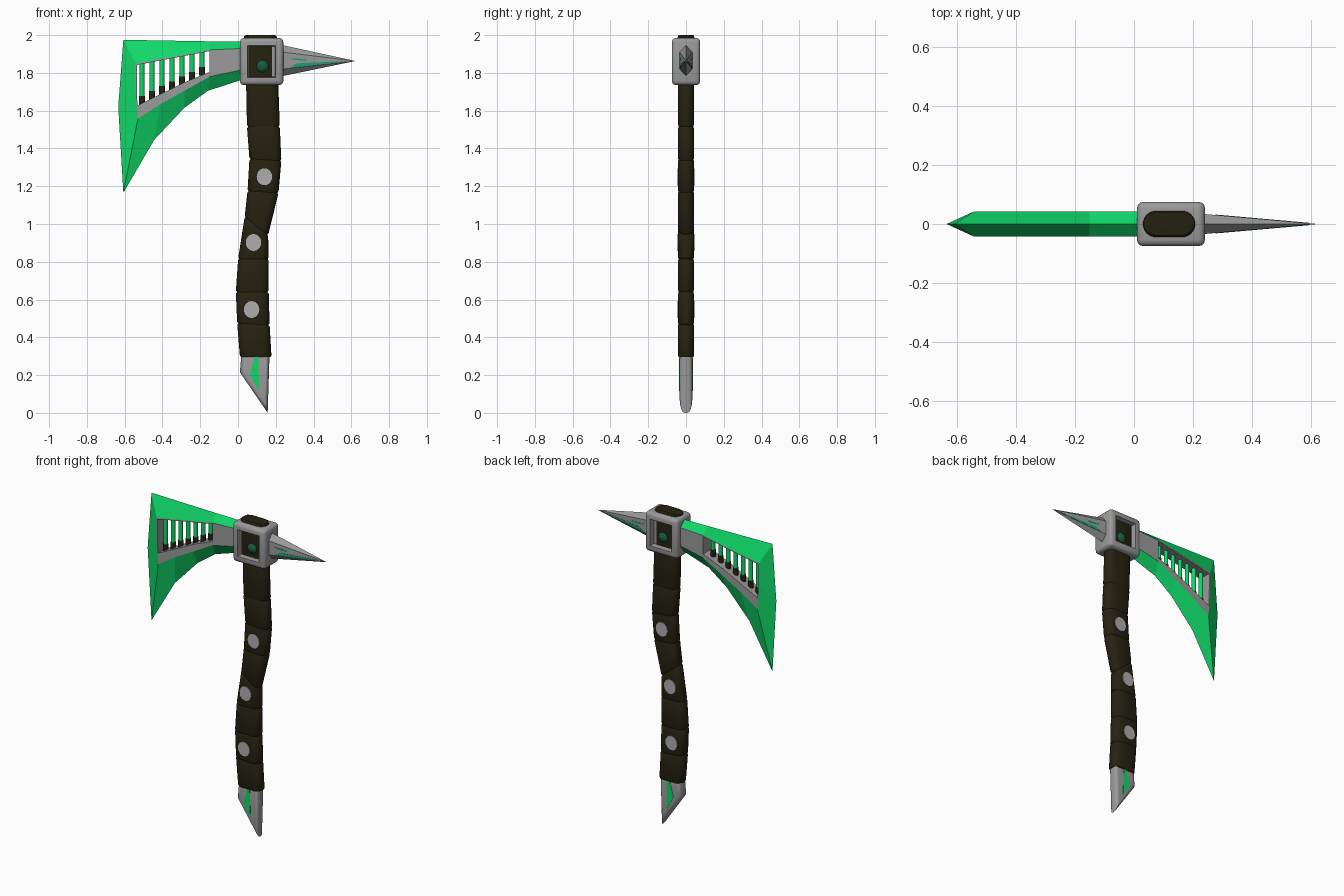
import bpy, bmesh, math
from mathutils import Vector, Matrix

if "Cube" in bpy.data.objects:
    bpy.data.objects.remove(bpy.data.objects["Cube"])


def mat(name, rgb):
    m = bpy.data.materials.new(name)
    m.diffuse_color = (*rgb, 1)
    m.use_nodes = True
    m.node_tree.nodes["Principled BSDF"].inputs["Base Color"].default_value = m.diffuse_color
    return m


GREEN = mat("bright green", (0.005, 0.68, 0.14))
TEAL = mat("teal green", (0.01, 0.36, 0.17))
GEM = mat("deep green", (0.008, 0.11, 0.05))
STEEL = mat("steel grey", (0.33, 0.325, 0.325))
RIVET = mat("pale grey", (0.42, 0.42, 0.42))
BROWN = mat("dark brown", (0.019, 0.016, 0.006))


def finish(name, bm, mats, smooth=True, clean=True):
    if clean:
        bmesh.ops.remove_doubles(bm, verts=bm.verts, dist=0.0001)
    bmesh.ops.recalc_face_normals(bm, faces=bm.faces)
    me = bpy.data.meshes.new(name)
    bm.to_mesh(me)
    bm.free()
    for m in mats:
        me.materials.append(m)
    ob = bpy.data.objects.new(name, me)
    bpy.context.collection.objects.link(ob)
    if smooth:
        bpy.ops.object.select_all(action='DESELECT')
        ob.select_set(True)
        bpy.context.view_layer.objects.active = ob
        bpy.ops.object.shade_smooth_by_angle(angle=math.radians(35))
    return ob


def prism(bm, pts, y0, y1):
    """Profile in x,z extruded along y."""
    a = [bm.verts.new((x, y0, z)) for x, z in pts]
    b = [bm.verts.new((x, y1, z)) for x, z in pts]
    n = len(pts)
    bm.faces.new(a)
    bm.faces.new(b[::-1])
    for i in range(n):
        j = (i + 1) % n
        bm.faces.new((a[i], b[i], b[j], a[j]))


def loft(bm, rings):
    vs = [[bm.verts.new(p) for p in r] for r in rings]
    n = len(vs[0])
    for r, s in zip(vs, vs[1:]):
        for i in range(n):
            j = (i + 1) % n
            bm.faces.new((r[i], r[j], s[j], s[i]))
    bm.faces.new(vs[0][::-1])
    bm.faces.new(vs[-1])


def sleeve(bm, lo, hi, steps, r=0.042):
    """Stadium-section wrap between two slanted lines (left, right)."""
    rings = []
    for t, s in steps:
        left = Vector((lo[0], 0, lo[1])).lerp(Vector((hi[0], 0, hi[1])), t)
        right = Vector((lo[2], 0, lo[3])).lerp(Vector((hi[2], 0, hi[3])), t)
        mid, half = (left + right) / 2, (right - left) / 2
        d, w = half.normalized(), half.length - r
        ring = []
        for k in range(20):
            a = 2 * math.pi * (k + 0.5) / 20
            u = r * math.cos(a) + math.copysign(w, math.cos(a))
            ring.append(mid + d * u * s + Vector((0, r * math.sin(a) * s, 0)))
        rings.append(ring)
    loft(bm, rings)


# handle wraps: lower line and upper line of each (xl, zl, xr, zr)
L = [(0.01, 0.295, 0.178, 0.295), (-0.005, 0.475, 0.168, 0.465), (-0.012, 0.64, 0.163, 0.64),
     (0.0, 0.815, 0.163, 0.815), (0.035, 1.04, 0.16, 0.94), (0.05, 1.175, 0.215, 1.165),
     (0.06, 1.345, 0.23, 1.335), (0.047, 1.515, 0.222, 1.515), (0.042, 1.76, 0.213, 1.76)]
bm = bmesh.new()
for lo, hi in zip(L, L[1:]):
    sleeve(bm, lo, hi, [(0, .93), (.05, 1), (.95, 1), (1, .93)])
finish("handle", bm, [BROWN], clean=False)

# handle end passing through the head block
bm = bmesh.new()
sleeve(bm, (0.03, 1.74, 0.207, 1.74), (0.03, 2.0, 0.207, 2.0),
       [(0, 1), (.94, 1), (.98, .97), (1, .88)], 0.045)
finish("handle_top", bm, [BROWN])

# head block with a recessed window front and back
bm = bmesh.new()
bmesh.ops.create_cube(bm, size=1, matrix=Matrix.Translation((0.125, 0, 1.86))
                      @ Matrix.Diagonal((0.23, 0.15, 0.25, 1)))
bmesh.ops.bevel(bm, geom=bm.edges[:], offset=0.022, segments=3, profile=0.5, affect='EDGES')
bm.normal_update()
for f in [f for f in bm.faces if abs(f.normal.y) > 0.99]:
    bmesh.ops.inset_individual(bm, faces=[f], thickness=0.026)
    bmesh.ops.inset_individual(bm, faces=[f], thickness=0.006, depth=-0.034)
finish("head_block", bm, [STEEL])

# gems in the windows
bm = bmesh.new()
bmesh.ops.create_uvsphere(bm, u_segments=24, v_segments=12, radius=1,
                          matrix=Matrix.Translation((0.13, 0, 1.835))
                          @ Matrix.Diagonal((0.047, 0.062, 0.047, 1)))
finish("gem", bm, [GEM])

# blade: sharp outline at y=0, flat inner panel, window through it
O = [(0.04, 1.965), (-0.15, 1.967), (-0.607, 1.975), (-0.634, 1.62), (-0.607, 1.165),
     (-0.443, 1.446), (-0.284, 1.615), (-0.16, 1.705), (0.04, 1.77)]
I = [(0.04, 1.93), (-0.15, 1.922), (-0.542, 1.85), (-0.542, 1.7), (-0.53, 1.557),
     (-0.41, 1.635), (-0.284, 1.705), (-0.15, 1.78), (0.04, 1.82)]
H = [(-0.15, 1.915), (-0.15, 1.915), (-0.536, 1.842), (-0.536, 1.73), (-0.536, 1.625),
     (-0.41, 1.688), (-0.284, 1.75), (-0.15, 1.805), (-0.15, 1.805)]
bm = bmesh.new()
T = 0.042
ring = lambda pts, y: [bm.verts.new((x, y, z)) for x, z in pts]
o = ring(O, 0)
holes = []
for y in (-T, T):
    a, h = ring(I, y), ring(H, y)
    holes.append(h)
    for i in range(9):
        j = (i + 1) % 9
        bm.faces.new((o[i], o[j], a[j], a[i]))
        bm.faces.new((a[i], a[j], h[j], h[i])).material_index = 1
for i in range(9):
    j = (i + 1) % 9
    bm.faces.new((holes[0][i], holes[0][j], holes[1][j], holes[1][i])).material_index = 1
finish("blade", bm, [GREEN, STEEL], smooth=False)


# bars in the blade window, with dark feet
def rod(bm, x, z0, z1, r):
    bmesh.ops.create_cone(bm, cap_ends=True, segments=12, radius1=r, radius2=r, depth=z1 - z0,
                          matrix=Matrix.Translation((x, 0, (z0 + z1) / 2)))


bars, feet = bmesh.new(), bmesh.new()
for i in range(7):
    x = -0.508 + 0.053 * i
    low = 1.64 + (x + 0.536) * 0.48
    rod(bars, x, low - 0.02, 1.85 + (x + 0.536) * 0.19, 0.013)
    rod(feet, x, low - 0.02, low + 0.025, 0.016)
finish("window_bars", bars, [GREEN])
finish("bar_feet", feet, [BROWN])

# rear spike: six-sided section drawn to a point
TIP = Vector((0.622, 0, 1.863))
bm = bmesh.new()
sec = [(0, 0.082), (0.034, 0.045), (0.034, -0.045), (0, -0.082), (-0.034, -0.045), (-0.034, 0.045)]
base = [bm.verts.new((0.235, y, 1.865 + z)) for y, z in sec]
tip = bm.verts.new(TIP)
for i in range(6):
    bm.faces.new((base[i], base[(i + 1) % 6], tip))
bm.faces.new(base)
finish("spike", bm, [STEEL], smooth=False)

# spike inlays lying on the tapered side faces
bm = bmesh.new()
for s in (-1, 1):
    for pts in ([(0.275, 1.878), (0.36, 1.873), (0.36, 1.864), (0.3, 1.868)],
                [(0.275, 1.826), (0.31, 1.85), (0.59, 1.864), (0.46, 1.847)]):
        sides = [[bm.verts.new((x, s * (0.034 * (0.622 - x) / 0.387 + e), z)) for x, z in pts]
                 for e in (-0.003, 0.0015)]
        bm.faces.new(sides[0])
        bm.faces.new(sides[1])
        for i in range(4):
            j = (i + 1) % 4
            bm.faces.new((sides[0][i], sides[0][j], sides[1][j], sides[1][i]))
finish("spike_inlays", bm, [TEAL], smooth=False)

# rivets showing on both sides of the handle
bm = bmesh.new()
for x, z in ((0.14, 1.25), (0.082, 0.902), (0.072, 0.547)):
    bmesh.ops.create_cone(bm, cap_ends=True, segments=20, radius1=1, radius2=1, depth=0.09,
                          matrix=Matrix.Translation((x, 0, z)) @ Matrix.Diagonal((0.041, 1, 0.045, 1))
                          @ Matrix.Rotation(math.pi / 2, 4, 'X'))
finish("rivets", bm, [RIVET])

# slanted butt cap with rounded edges
bm = bmesh.new()
prism(bm, [(0.018, 0.31), (0.01, 0.215), (0.157, 0.0), (0.167, 0.31)], -0.034, 0.034)
bm.normal_update()
rim = [e for e in bm.edges if any(abs(f.normal.y) > 0.9 for f in e.link_faces)]
bmesh.ops.bevel(bm, geom=rim, offset=0.026, segments=4, profile=0.5, affect='EDGES')
finish("butt_cap", bm, [STEEL])

# green inlay on both faces of the butt cap
bm = bmesh.new()
prism(bm, [(0.09, 0.3), (0.063, 0.2), (0.112, 0.115), (0.107, 0.3)], -0.036, 0.036)
finish("butt_inlay", bm, [GREEN], smooth=False)
